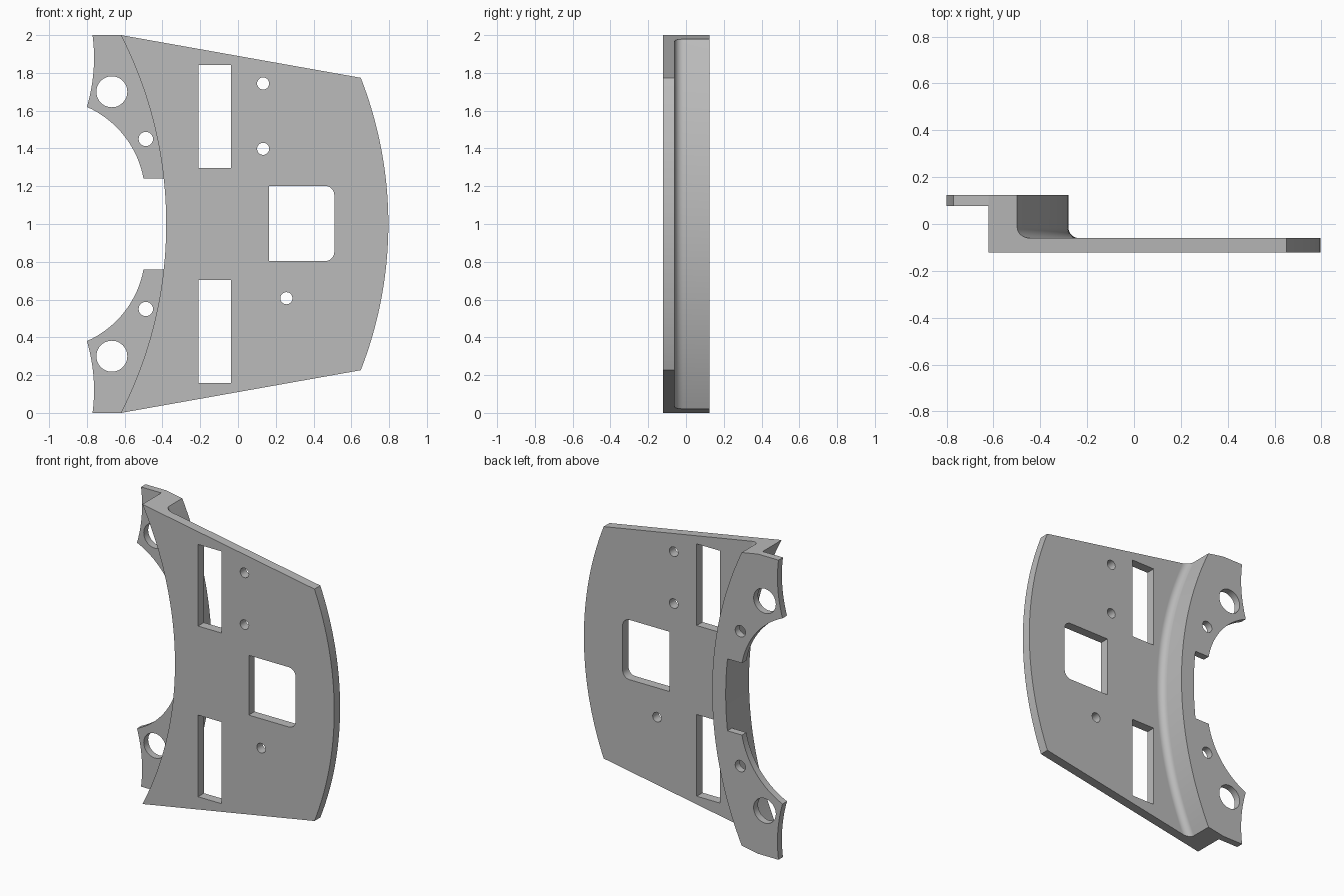
import bpy, bmesh
from math import sin, cos, pi, asin, radians, hypot
from mathutils import Vector

if "Cube" in bpy.data.objects:
    bpy.data.objects.remove(bpy.data.objects["Cube"])

CX, CZ = -2.58, 1.0              # centre of the curved step
R_IN, R_OUT, FILLET = 2.2, 2.3, 0.045
FRONT, PLATE_BACK, FLANGE_FRONT, BACK = -0.122, -0.06, 0.077, 0.124

grey = bpy.data.materials.new("grey")
grey.use_nodes = True
colour = (0.5, 0.5, 0.5, 1)
grey.diffuse_color = colour
grey.node_tree.nodes["Principled BSDF"].inputs["Base Color"].default_value = colour


def finish(bm, name):
    bmesh.ops.recalc_face_normals(bm, faces=bm.faces)
    mesh = bpy.data.meshes.new(name)
    bm.to_mesh(mesh)
    bm.free()
    mesh.materials.append(grey)
    obj = bpy.data.objects.new(name, mesh)
    bpy.context.collection.objects.link(obj)
    return obj


def add_prism(bm, outline, y0, y1):
    face = bm.faces.new([bm.verts.new((x, y0, z)) for x, z in outline])
    new = bmesh.ops.extrude_face_region(bm, geom=[face])["geom"]
    verts = [v for v in new if isinstance(v, bmesh.types.BMVert)]
    bmesh.ops.translate(bm, verts=verts, vec=(0, y1 - y0, 0))


def prisms(name, outlines, y0, y1):
    bm = bmesh.new()
    for outline in outlines:
        add_prism(bm, outline, y0, y1)
    return finish(bm, name)


def bulge(a, b, sag, steps=16):
    """Circular arc from a to b, bulging by sag to the left of a->b."""
    a, b = Vector(a), Vector(b)
    half = (b - a).length / 2
    d = (b - a).normalized()
    n = Vector((-d.y, d.x))
    r = (half * half + sag * sag) / (2 * abs(sag))
    side = 1 if sag > 0 else -1
    c = (a + b) / 2 + n * side * (abs(sag) - r)
    t = asin(half / r)
    angles = [-t + 2 * t * i / steps for i in range(steps + 1)]
    return [tuple(c + d * r * sin(k) + n * side * r * cos(k)) for k in angles]


def circle(x, z, r, steps=32):
    return [(x + r * cos(2 * pi * i / steps), z + r * sin(2 * pi * i / steps))
            for i in range(steps)]


def rect(x0, x1, z0, z1):
    return [(x0, z0), (x1, z0), (x1, z1), (x0, z1)]


def mirror(outline):
    return [(x, 2 * CZ - z) for x, z in outline]


def boolean(obj, other, operation):
    mod = obj.modifiers.new(operation, 'BOOLEAN')
    mod.operation, mod.object, mod.solver = operation, other, 'EXACT'
    bpy.context.view_layer.objects.active = obj
    bpy.ops.object.modifier_apply(modifier=mod.name)
    bpy.data.objects.remove(other)


# Plate and raised wall: L section with a fillet, swept round the step centre
fr, fy = R_OUT + FILLET, PLATE_BACK + FILLET
section = [(R_IN, FRONT), (3.6, FRONT), (3.6, PLATE_BACK)]
section += [(fr - FILLET * sin(k), fy - FILLET * cos(k))
            for k in [pi / 2 * i / 8 for i in range(9)]]
section += [(R_OUT, BACK), (R_IN, BACK)]
bm = bmesh.new()
rings = []
for i in range(65):
    t = radians(-32 + i)
    rings.append([bm.verts.new((CX + r * cos(t), y, CZ + r * sin(t))) for r, y in section])
for low, high in zip(rings, rings[1:]):
    for j in range(len(section)):
        k = (j + 1) % len(section)
        bm.faces.new((low[j], low[k], high[k], high[j]))
bm.faces.new(rings[0])
bm.faces.new(rings[-1])
body = finish(bm, "mounting_plate")

# Trim to the tapered outline with a bowed right edge
trim = [(-0.9, -0.05)] + bulge((0.65, 0.226), (0.65, 1.774), -0.146, 32) + [(-0.9, 2.05)]
boolean(body, prisms("trim", [trim], -0.4, 0.4), 'INTERSECT')

# Rear ears, joined into the wall
r_mid = (R_IN + R_OUT) / 2
inner = [(CX + r_mid * cos(t), CZ + r_mid * sin(t))
         for t in [asin(h / r_mid) for h in (0.24, 0.4, 0.6, 0.8, 0.985)]]
ear = bulge((-0.77, 2), (-0.8, 1.62), 0.02)
ear += bulge((-0.8, 1.62), (-0.5, 1.24), 0.06)[1:]
ear += inner + [(-0.621, 2)]
boolean(body, prisms("ears", [ear, mirror(ear)], FLANGE_FRONT, BACK), 'UNION')

# Windows and screw holes
port = [(0.165, 0.803)]
for cz, start in ((0.853, -pi / 2), (1.152, 0)):
    port += [(0.46 + 0.05 * cos(start + pi / 2 * i / 8), cz + 0.05 * sin(start + pi / 2 * i / 8))
             for i in range(9)]
port.append((0.165, 1.202))
cuts = [port] + [circle(x, z, 0.032) for x, z in ((0.133, 1.744), (0.133, 1.398), (0.256, 0.607))]
for outline in (rect(-0.21, -0.037, 1.297, 1.842), circle(-0.668, 1.7, 0.082, 48),
                circle(-0.488, 1.45, 0.038)):
    cuts += [outline, mirror(outline)]
boolean(body, prisms("holes", cuts, -0.4, 0.4), 'DIFFERENCE')

# Smooth the curved faces, keep the flat ones flat
bpy.ops.object.select_all(action='DESELECT')
body.select_set(True)
bpy.context.view_layer.objects.active = body
bpy.ops.object.shade_smooth_by_angle(angle=radians(30))
weighted = body.modifiers.new("weighted_normals", 'WEIGHTED_NORMAL')
weighted.keep_sharp = True
